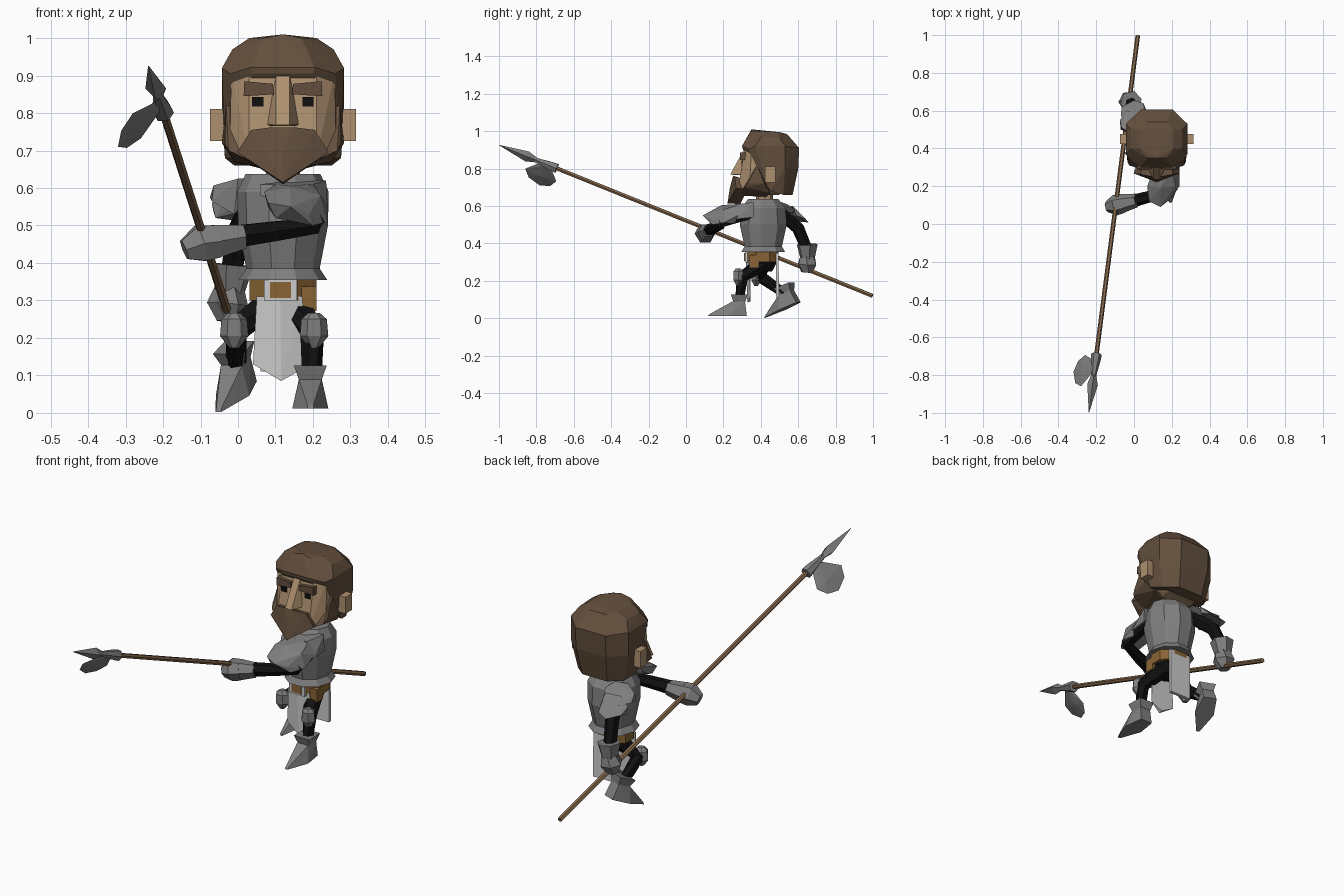
import bpy, bmesh, math
from mathutils import Vector, Matrix

if "Cube" in bpy.data.objects:
    bpy.data.objects.remove(bpy.data.objects["Cube"], do_unlink=True)


def material(name, r, g, b):
    m = bpy.data.materials.new(name)
    m.use_nodes = True
    m.diffuse_color = (r, g, b, 1)
    m.node_tree.nodes["Principled BSDF"].inputs["Base Color"].default_value = (r, g, b, 1)
    return m


STEEL = material("steel", .21, .21, .21)
SKIN = material("skin", .42, .28, .16)
HAIR = material("brown_hair", .125, .078, .047)
CLOTH = material("pale_cloth", .6, .6, .6)
BLACK = material("black_fabric", .005, .005, .005)
LEATHER = material("tan_leather", .25, .13, .035)
WOOD = material("shaft_wood", .23, .135, .07)
MIDDLE = .12  # centre line of the head and body in x


def finish(name, bm, mat):
    bmesh.ops.recalc_face_normals(bm, faces=bm.faces)
    mesh = bpy.data.meshes.new(name)
    bm.to_mesh(mesh)
    bm.free()
    mesh.materials.append(mat)
    ob = bpy.data.objects.new(name, mesh)
    bpy.context.collection.objects.link(ob)
    return ob


def hull(name, mat, points, mirror=False, place=None):
    """Faceted solid around a few points; mirrored points are measured from MIDDLE."""
    points = [Vector(p) for p in points]
    if mirror:
        points = [Vector((MIDDLE + s * p.x, p.y, p.z)) for p in points for s in (1, -1)]
    if place:
        points = [place @ p for p in points]
    bm = bmesh.new()
    for p in points:
        bm.verts.new(p)
    bmesh.ops.remove_doubles(bm, verts=bm.verts, dist=.0005)
    out = bmesh.ops.convex_hull(bm, input=bm.verts)
    bmesh.ops.delete(bm, geom=list({g for g in out["geom_interior"] + out["geom_unused"]
                                    if isinstance(g, bmesh.types.BMVert)}), context='VERTS')
    bmesh.ops.dissolve_limit(bm, angle_limit=.03, verts=bm.verts, edges=bm.edges)
    return finish(name, bm, mat)


def box(name, mat, centre, size):
    c = Vector(centre)
    return hull(name, mat, [c + Vector((i * size[0], j * size[1], k * size[2])) / 2
                            for i in (-1, 1) for j in (-1, 1) for k in (-1, 1)])


def loft(name, mat, rings, sides=8, turn=0.0, follow=False):
    """Skin over rings (centre, rx, ry), level or following the path."""
    bm = bmesh.new()
    loops = []
    for i, (c, rx, ry) in enumerate(rings):
        axis = Vector((0, 0, 1))
        if follow:
            axis = Vector(rings[min(i + 1, len(rings) - 1)][0]) - Vector(rings[max(i - 1, 0)][0])
        q = axis.to_track_quat('Z', 'Y')
        angles = [turn + math.tau * k / sides for k in range(sides)]
        loops.append([bm.verts.new(Vector(c) + q @ Vector((rx * math.cos(a), ry * math.sin(a), 0)))
                      for a in angles])
    for a, b in zip(loops, loops[1:]):
        for k in range(sides):
            n = (k + 1) % sides
            bm.faces.new((a[k], a[n], b[n], b[k]))
    bm.faces.new(loops[0])
    bm.faces.new(loops[-1])
    return finish(name, bm, mat)


def tube(name, mat, path, sides=6, turn=0.0):
    return loft(name, mat, [(p, r, r) for p, r in path], sides, turn, follow=True)


# Head, hair and beard
hull("head", SKIN, [(.09, .315, .92), (.09, .277, .68), (.138, .35, .91), (.142, .34, .7),
                    (.145, .5, .9), (.14, .5, .7), (.06, .32, .66), (.08, .5, .66)], True)
hull("hair", HAIR, [(.085, .30, .922), (.08, .303, .905), (.14, .335, .905), (.163, .37, .92),
                    (.163, .53, .92), (.085, .605, .91), (.05, .35, 1.0), (0, .35, 1.01),
                    (.09, .4, 1.0), (.135, .4, .97), (.135, .5, .965), (.09, .5, .995),
                    (.05, .54, .985), (.163, .53, .8), (.085, .60, .8), (.07, .57, .66),
                    (.13, .52, .66), (.155, .45, .68)], True)
hull("jaw_beard", HAIR, [(.152, .38, .82), (.163, .42, .72), (.155, .33, .72), (.145, .31, .70),
                         (.05, .28, .655), (.05, .43, .65), (.13, .45, .67)], True)
hull("chin_beard", HAIR, [(.03, .252, .762), (.085, .262, .755), (.122, .268, .695),
                          (0, .222, .615), (0, .235, .7), (0, .29, .61), (.1, .33, .69),
                          (.08, .29, .75)], True)
hull("nose", SKIN, [(.018, .308, .90), (.032, .29, .765), (.018, .236, .768), (.014, .275, .84),
                    (.045, .30, .77)], True)
for side, s in (("left", 1), ("right", -1)):
    box(side + "_ear", SKIN, (MIDDLE + s * .172, .45, .768), (.045, .055, .085))
    box(side + "_eye", BLACK, (MIDDLE + s * .067, .301, .83), (.03, .01, .026))
    hull(side + "_eyebrow", HAIR, [(MIDDLE + s * x, y, z) for x, z in
                                   ((.024, .85), (.027, .878), (.105, .845), (.103, .885))
                                   for y in (.29, .33)])
tube("neck", SKIN, [((MIDDLE, .42, .6), .045), ((MIDDLE, .42, .68), .045)], 8)

# Torso armour, hips and belt
body = ((.355, .118, .122), (.385, .098, .105), (.5, .12, .132), (.59, .122, .124), (.637, .1, .085))
loft("breastplate", STEEL, [((MIDDLE, .413, z), rx, ry) for z, rx, ry in body], 10)
loft("hips", BLACK, [((MIDDLE, .41, z), r, r) for z, r in ((.25, .05), (.305, .08))])
loft("belt", LEATHER, [((MIDDLE, .412, z), .097, .09) for z in (.3, .36)], 8, math.pi / 8)
box("buckle_frame", CLOTH, (.113, .325, .328), (.088, .02, .06))
box("buckle_centre", LEATHER, (.113, .317, .328), (.056, .012, .042))
box("belt_pouch", LEATHER, (.19, .365, .305), (.04, .05, .065))

# Cloth panels
hull("front_tabard", CLOTH, [(.05, .335, .31), (.113, .32, .31), (.172, .335, .31),
                             (.04, .345, .13), (.115, .328, .085), (.178, .345, .12),
                             (.05, .345, .31), (.172, .345, .31), (.115, .345, .09)])
hull("back_tabard", CLOTH, [(.06, y, z) for y, z in ((.48, .35), (.495, .35), (.48, .11), (.497, .11))],
     True)

# Legs and knee guards
tube("left_leg", BLACK, [((.15, .41, .29), .045), ((.198, .30, .22), .034), ((.197, .285, .09), .026)])
tube("right_leg", BLACK, [((.08, .42, .29), .045), ((-.005, .40, .22), .034),
                          ((-.005, .53, .13), .028)])
for side, c in (("left", (.203, .28, .22)), ("right", (-.01, .375, .22))):
    x, y, z = c
    loft(side + "_knee_guard", STEEL, [((x, y, z - .047), .012, .012), ((x, y, z - .015), .038, .03),
                                       ((x, y, z + .03), .034, .03), ((x, y, z + .047), .015, .015)], 6)


# Boots: flared cuff over a pointed foot
def boot(side, place):
    hull(side + "_boot_cuff", STEEL, [(s * x, y, z) for s in (1, -1) for x, y, z in
                                      ((.044, -.045, .04), (.042, .045, .04), (.03, -.032, 0),
                                       (.03, .032, 0))], place=place)
    hull(side + "_boot_foot", STEEL, [(s * x, y, z) for s in (1, -1) for x, y, z in
                                      ((.03, -.038, .002), (.03, .03, .005), (.033, .04, -.075),
                                       (.048, -.06, -.075), (.008, -.17, -.075),
                                       (.008, -.16, -.065))], place=place)


boot("left", Matrix.Translation((.193, .285, .087)))
boot("right", Matrix.Translation((-.005, .54, .138)) @ Matrix.Rotation(-.38, 4, 'Z')
     @ Matrix.Rotation(.4, 4, 'X'))

# Left arm reaches forward and across, right arm reaches back
tube("left_upper_arm", BLACK, [((.2, .34, .56), .035), ((.2, .18, .51), .03)])
tube("left_forearm", BLACK, [((.21, .19, .5), .024), ((.1, .15, .485), .03), ((-.01, .12, .47), .034)])
tube("right_arm", BLACK, [((.04, .5, .57), .035), ((.0, .6, .48), .034), ((-.02, .65, .36), .03)])
tube("left_gauntlet_cuff", STEEL, [((.015, .125, .47), .036), ((-.06, .11, .458), .05)])
tube("left_gauntlet_hand", STEEL, [((-.055, .11, .458), .05), ((-.1, .1, .452), .055),
                                   ((-.143, .092, .435), .03)])
tube("right_gauntlet_cuff", STEEL, [((-.015, .648, .395), .058), ((-.022, .65, .32), .04)])
tube("right_gauntlet_hand", STEEL, [((-.022, .65, .335), .04), ((-.028, .648, .29), .055),
                                    ((-.03, .645, .245), .03)])

# Shoulder plates
hull("left_shoulder_plate", STEEL, [(.10, .28, .61), (.2, .30, .612), (.24, .28, .55),
                                    (.07, .2, .59), (.14, .19, .605), (.22, .2, .58), (.24, .2, .51),
                                    (.08, .2, .55), (.08, .12, .56), (.14, .09, .55),
                                    (.19, .13, .53), (.2, .14, .5), (.1, .13, .52), (.22, .26, .51)])
hull("left_shoulder_cap", STEEL, [(.15, .36, .62), (.235, .36, .62), (.24, .36, .54), (.06, .27, .61),
                                  (.06, .26, .58), (.2, .27, .61), (.24, .27, .53)])
hull("right_shoulder_plate", STEEL, [(.06, .49, .627), (.0, .47, .625), (-.065, .51, .607),
                                     (-.075, .55, .575), (-.07, .50, .565), (-.01, .48, .53),
                                     (.08, .54, .61), (.06, .59, .575), (-.04, .6, .57)])
hull("right_arm_plate", STEEL, [(.06, .57, .6), (-.02, .56, .6), (-.07, .57, .56), (-.065, .62, .535),
                                (0, .655, .512), (.05, .64, .53), (-.06, .57, .52), (.07, .59, .55)])

# Polearm: shaft, socket, spike and axe blade
BUTT, NECK = Vector((.02, .997, .12)), Vector((-.2, -.7, .805))


def along(y):
    return BUTT.lerp(NECK, (BUTT.y - y) / (BUTT.y - NECK.y))


tube("shaft", WOOD, [(BUTT, .012), (along(-.72), .012)])
tube("socket", STEEL, [(along(-.69), .028), (along(-.72), .026), (along(-.81), .012)])
tube("spike", STEEL, [(along(-.79), .01), (along(-.85), .028), (along(-.999), .001)], 4)
forward = (NECK - BUTT).normalized()
outward = Vector((-.69, -.19, -.7))
outward = (outward - forward * outward.dot(forward)).normalized()
flat = forward.cross(outward)
root = along(-.75)
edge = [(-.025, 0), (.025, 0), (.1, .09), (.07, .14), (0, .165), (-.055, .14), (-.08, .09)]
hull("axe_blade", STEEL, [root + forward * a + outward * b for a, b in edge]
     + [root + forward * a + outward * b + flat * t for t in (.011, -.011)
        for a, b in ((.0, .0), (.02, .09), (-.02, .09))])
